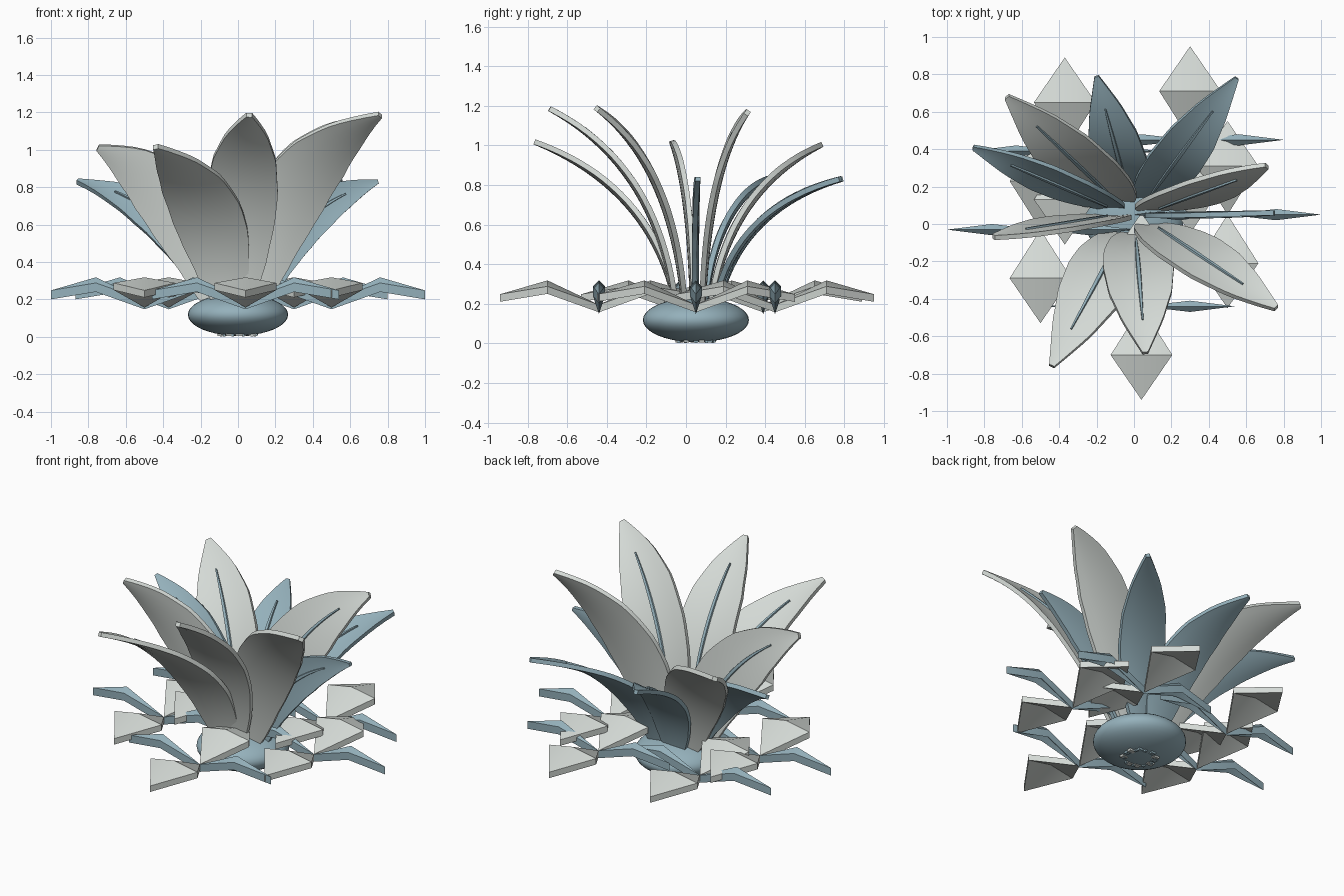
import bpy, bmesh, math
from mathutils import Vector

if "Cube" in bpy.data.objects:
    bpy.data.objects.remove(bpy.data.objects["Cube"])


def material(name, rgb):
    m = bpy.data.materials.new(name)
    m.diffuse_color = (*rgb, 1)
    m.use_nodes = True
    m.node_tree.nodes["Principled BSDF"].inputs["Base Color"].default_value = m.diffuse_color
    return m


GREY = material("pale grey", (0.66, 0.70, 0.67))
BLUE = material("dusty blue", (0.30, 0.44, 0.50))


def finish(name, bm, mat, smooth=False):
    bmesh.ops.recalc_face_normals(bm, faces=bm.faces)
    me = bpy.data.meshes.new(name)
    bm.to_mesh(me)
    bm.free()
    me.materials.append(mat)
    ob = bpy.data.objects.new(name, me)
    bpy.context.collection.objects.link(ob)
    if smooth:
        bpy.context.view_layer.objects.active = ob
        ob.select_set(True)
        bpy.ops.object.shade_smooth_by_angle(angle=math.radians(40))
        ob.select_set(False)
    return ob


def loft(bm, rings):
    """Skin a list of closed rings and cap both ends."""
    vs = [[bm.verts.new(p) for p in r] for r in rings]
    n = len(vs[0])
    for a, b in zip(vs, vs[1:]):
        for i in range(n):
            j = (i + 1) % n
            bm.faces.new((a[i], a[j], b[j], b[i]))
    bm.faces.new(vs[0])
    bm.faces.new(vs[-1])


# Half-width of a blade along its length, as a fraction of its widest part
WIDTH = [(0, .1), (.1, .3), (.17, .55), (.25, .73), (.4, .94), (.53, 1), (.7, .89),
         (.85, .58), (.94, .29), (1, .08)]


def width_at(t):
    for (t0, w0), (t1, w1) in zip(WIDTH, WIDTH[1:]):
        if t <= t1:
            return w0 + (w1 - w0) * (t - t0) / (t1 - t0)
    return WIDTH[-1][1]


def blade_frame(tip, lift, t):
    """Centre, sideways direction and inner normal along an arching blade."""
    centre = Vector((0, 0.05, 0.005))
    out = Vector((tip.x, tip.y - 0.05, 0))
    p0 = centre + out.normalized() * 0.09
    p1 = p0 + out * 0.06
    p1.z = tip.z * lift
    p = p0 * (1 - t) ** 2 + p1 * 2 * t * (1 - t) + tip * t * t
    tan = ((p1 - p0) * (1 - t) + (tip - p1) * t).normalized()
    x = Vector((1, 0, 0))
    side = (x - tan * x.dot(tan)).normalized()
    normal = side.cross(tan)
    if normal.y * (tip.y - 0.05) > 0:
        normal = -normal
    return p, side, normal


def leaf(name, tip, mat, half, lift):
    tip = Vector(tip)
    steps, cols, thick = 24, 6, 0.013
    rings = []
    for k in range(steps + 1):
        t = k / steps
        p, side, nor = blade_frame(tip, lift, t)
        w = half * width_at(t)
        us = [-1 + 2 * i / cols for i in range(cols + 1)]
        cup = [p + side * w * u + nor * (0.08 * w * u * u) for u in us]
        rings.append([c + nor * thick for c in cup]
                     + [c - nor * thick for c in reversed(cup)])
    bm = bmesh.new()
    loft(bm, rings)
    finish(name, bm, mat, True)

    # Slim raised midrib on the inner face
    rings = []
    for k in range(25):
        f = k / 24
        p, side, nor = blade_frame(tip, lift, 0.24 + 0.61 * f)
        w = 0.005 + 0.008 * math.sin(math.pi * f)
        base = p + nor * (thick - 0.003)
        rings.append([base - side * w, base + side * w,
                      base + side * w * .7 + nor * .013,
                      base - side * w * .7 + nor * .013])
    bm = bmesh.new()
    loft(bm, rings)
    finish(name + "_midrib", bm, BLUE, True)


# Tall pale leaves, then shorter blue leaves
for i, tip in enumerate([(.76, -.45, 1.185), (.06, -.69, 1.185), (-.44, -.76, 1.015),
                         (-.75, -.07, 1.01), (-.68, .68, 1.0), (.71, .31, 1.165)]):
    leaf(f"pale_leaf_{i + 1}", tip, GREY, 0.19, 0.72)
for i, (tip, half) in enumerate([((-.86, .41, .83), .13), ((-.2, .79, .83), .15),
                                 ((.55, .78, .83), .15), ((.75, .06, .83), .125)]):
    leaf(f"blue_leaf_{i + 1}", tip, BLUE, half, 0.78)


def folded_petal(name, centre, angle, half, thick, mat):
    """Diamond petal creased across its middle, drooping at both ends."""
    d = Vector((math.cos(angle), math.sin(angle), 0))
    s = Vector((-d.y, d.x, 0))
    c = Vector((*centre, 0))
    up = Vector((0, 0, 1))
    pts = [c + up * .195, c + d * .26 + s * half + up * .288, c + d * .5 + up * .248,
           c + d * .26 - s * half + up * .288, c + d * .26 + up * .318]
    bm = bmesh.new()
    top = [bm.verts.new(p) for p in pts]
    bot = [bm.verts.new(p - up * thick) for p in pts]
    for i in range(4):
        j = (i + 1) % 4
        bm.faces.new((top[i], top[j], top[4]))
        bm.faces.new((bot[j], bot[i], bot[4]))
        bm.faces.new((top[i], bot[i], bot[j], top[j]))
    finish(name, bm, mat, True)


# Ring of low four-armed clusters: wide pale arms front/back, slim blue arms to the sides
for i, c in enumerate([(.3, .45), (-.37, .39), (-.5, -.03), (.5, .05), (.04, -.44)]):
    for k in range(4):
        slim = k % 2 == 0
        folded_petal(f"{'slim' if slim else 'wide'}_arm_{i + 1}_{k + 1}", c, k * math.pi / 2,
                     0.03 if slim else 0.165, 0.048 if slim else 0.038,
                     BLUE if slim else GREY)

# Flattened bulb at the base
bm = bmesh.new()
bmesh.ops.create_uvsphere(bm, u_segments=40, v_segments=20, radius=1)
for v in bm.verts:
    v.co = Vector((v.co.x * .268, v.co.y * .268 + .05, v.co.z * .112 + .118))
finish("bulb", bm, BLUE, True)

# Little stalk ends under the bulb
for i in range(10):
    a = i * math.tau / 10
    bm = bmesh.new()
    bmesh.ops.create_cube(bm, size=0.014)
    bmesh.ops.translate(bm, verts=bm.verts,
                        vec=(math.cos(a) * .09, .05 + math.sin(a) * .09, .008))
    finish(f"stalk_end_{i + 1}", bm, BLUE)
